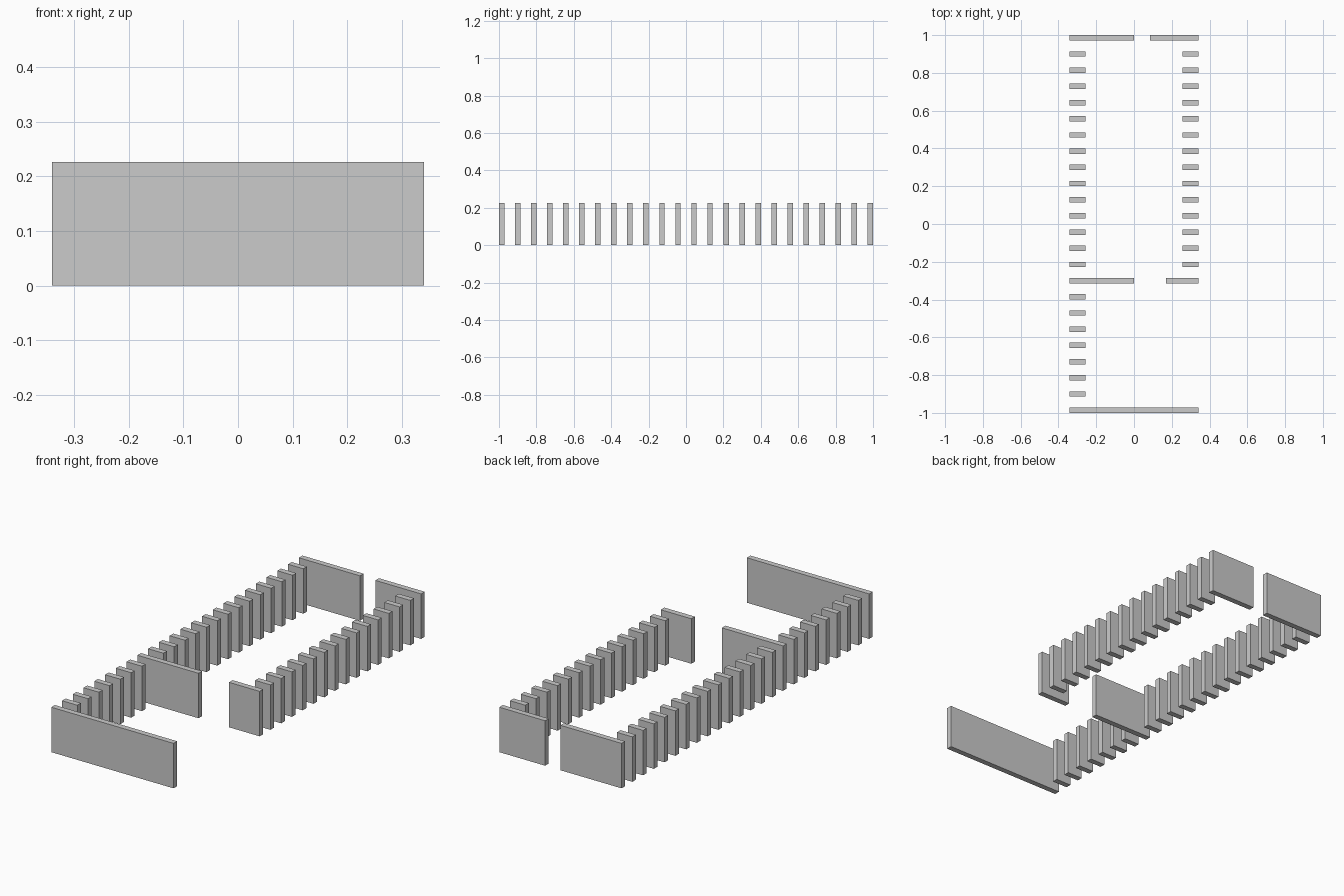
import bpy, bmesh

if "Cube" in bpy.data.objects:
    bpy.data.objects.remove(bpy.data.objects["Cube"])

CELL = 0.0852          # slab width module along x
PITCH = 2 / 70 * 3     # row spacing along y
THICK = 2 / 70         # slab thickness
HEIGHT = 0.2265
LEFT = -4 * CELL


def slab(name, row, first, last):
    """Upright slab in a row (0 = back), spanning cells first..last."""
    x0, x1 = LEFT + first * CELL, LEFT + last * CELL
    y = 1 - THICK / 2 - row * PITCH
    bm = bmesh.new()
    bmesh.ops.create_cube(bm, size=1)
    bmesh.ops.scale(bm, vec=(x1 - x0, THICK, HEIGHT), verts=bm.verts)
    mesh = bpy.data.meshes.new(name)
    bm.to_mesh(mesh)
    bm.free()
    ob = bpy.data.objects.new(name, mesh)
    ob.location = ((x0 + x1) / 2, y, HEIGHT / 2)
    bpy.context.collection.objects.link(ob)


# Long end and cross walls, with their doorway gaps
slab("back_wall_left", 0, 0, 4)
slab("back_wall_right", 0, 5, 8)
slab("cross_wall_left", 15, 0, 4)
slab("cross_wall_right", 15, 6, 8)
slab("front_wall", 23, 0, 8)

# Left row of fins, full length
for row in range(1, 23):
    if row != 15:
        slab(f"left_fin_{row:02d}", row, 0, 1)

# Right row of fins, back room only
for row in range(1, 15):
    slab(f"right_fin_{row:02d}", row, 7, 8)
